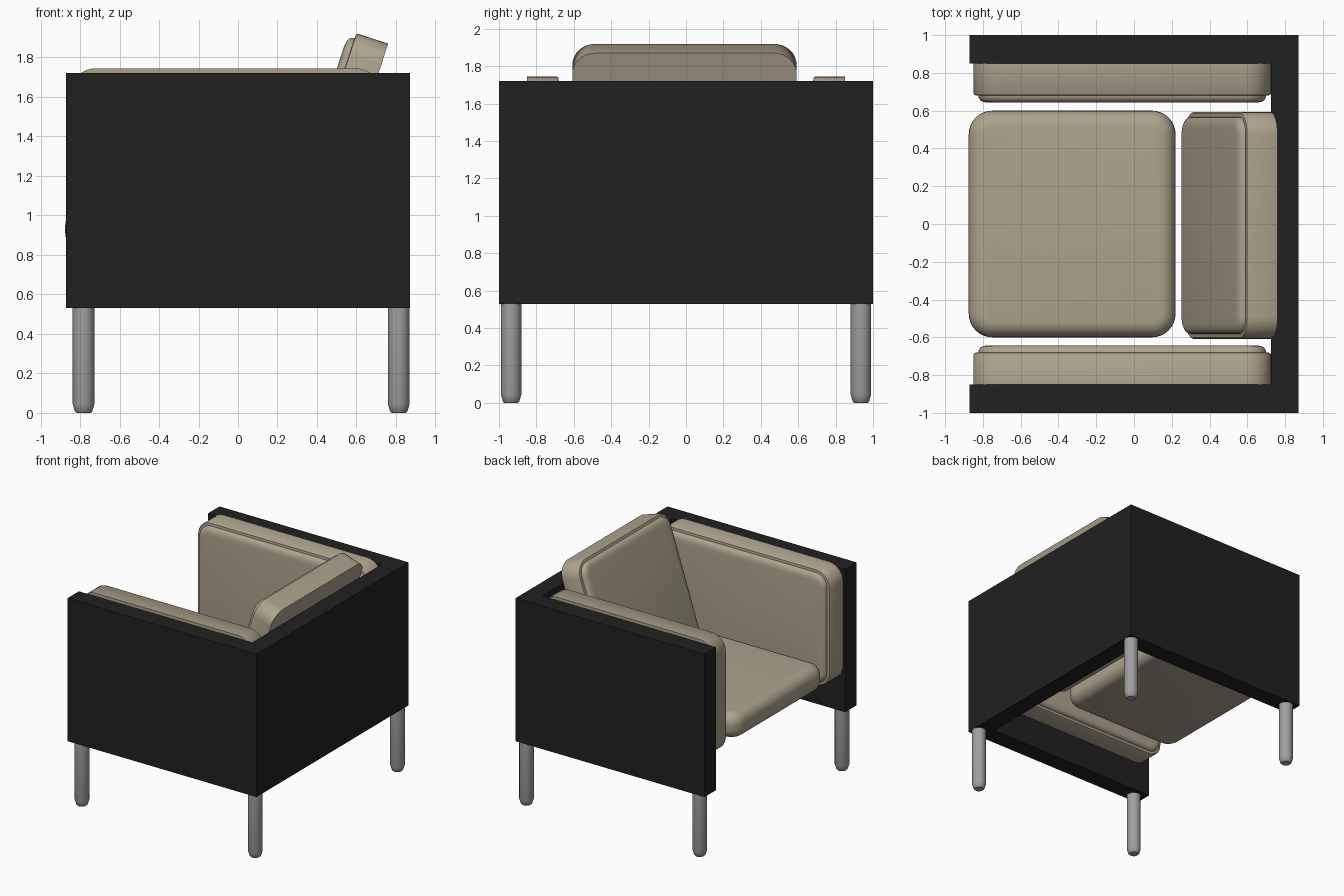
import bpy, bmesh, math
from mathutils import Vector, Matrix

if "Cube" in bpy.data.objects:
    bpy.data.objects.remove(bpy.data.objects["Cube"])


def material(name, rgb):
    m = bpy.data.materials.new(name)
    m.diffuse_color = (*rgb, 1)
    m.use_nodes = True
    m.node_tree.nodes["Principled BSDF"].inputs["Base Color"].default_value = m.diffuse_color
    return m


BLACK = material("black_panel", (0.015, 0.015, 0.015))
BEIGE = material("beige_upholstery", (0.42, 0.365, 0.27))
STEEL = material("grey_metal", (0.35, 0.35, 0.35))


def finish(name, bm, mat, smooth=None):
    bmesh.ops.recalc_face_normals(bm, faces=bm.faces[:])
    me = bpy.data.meshes.new(name)
    bm.to_mesh(me)
    bm.free()
    me.materials.append(mat)
    ob = bpy.data.objects.new(name, me)
    bpy.context.collection.objects.link(ob)
    if smooth:
        bpy.ops.object.select_all(action='DESELECT')
        ob.select_set(True)
        bpy.context.view_layer.objects.active = ob
        bpy.ops.object.shade_smooth_by_angle(angle=math.radians(smooth))
    return ob


def loft(bm, rings):
    """Skin a stack of equal-length closed rings and cap both ends."""
    loops = [[bm.verts.new(p) for p in r] for r in rings]
    n = len(loops[0])
    for a, b in zip(loops, loops[1:]):
        for i in range(n):
            j = (i + 1) % n
            bm.faces.new((a[i], a[j], b[j], b[i]))
    bm.faces.new(loops[0][::-1])
    bm.faces.new(loops[-1])


def rounded_ring(w, h, r, depth, steps=8):
    pts = []
    for k, (sx, sy) in enumerate([(1, 1), (-1, 1), (-1, -1), (1, -1)]):
        for s in range(steps + 1):
            a = math.pi / 2 * (k + s / steps)
            pts.append(Vector((sx * (w / 2 - r) + r * math.cos(a),
                               sy * (h / 2 - r) + r * math.sin(a), depth)))
    return pts


def cushion(name, w, h, r, profile, origin, v, n):
    """Rounded pad; profile holds (inset, depth), v is up, n the facing."""
    v, n = Vector(v).normalized(), Vector(n).normalized()
    u = v.cross(n)
    mat = Matrix((u, v, n)).transposed()
    o = Vector(origin)
    bm = bmesh.new()
    loft(bm, [[o + mat @ p for p in
               rounded_ring(w - 2 * i, h - 2 * i, max(r - i, 0.03), d)]
              for i, d in profile])
    return finish(name, bm, BEIGE, 40)


# U-shaped frame, open to -x, with no floor
bm = bmesh.new()
plan = [(-.87, -1), (.87, -1), (.87, 1), (-.87, 1),
        (-.87, .85), (.725, .85), (.725, -.85), (-.87, -.85)]
loft(bm, [[Vector((x, y, z)) for x, y in plan] for z in (.53, 1.72)])
finish("frame", bm, BLACK)

# Round legs with a chamfered foot
for xn, x in (("open_end", -.782), ("back_end", .814)):
    for yn, y in (("near", -.935), ("far", .935)):
        bm = bmesh.new()
        loft(bm, [[Vector((x + r * math.cos(a * math.tau / 32),
                           y + r * math.sin(a * math.tau / 32), z))
                   for a in range(32)]
                  for r, z in ((.036, 0), (.044, .008), (.055, .045), (.055, .53))])
        finish(f"leg_{xn}_{yn}", bm, STEEL, 30)

# Flat slab with a slightly narrower padded face in front
padded = [(0, 0), (0, .16), (.006, .168), (.026, .17), (.028, .182),
          (.036, .195), (.052, .204), (.08, .208)]

# Arm cushions
for yn, s in (("near", -1), ("far", 1)):
    cushion(f"arm_cushion_{yn}", 1.575, .965, .13, padded,
            (-.0625, s * .85, 1.2625), (0, 0, 1), (0, -s, 0))

# Reclined back cushion
t = math.radians(18)
cushion("back_cushion", 1.2, 1.07, .12, padded, (.595, -.008, 1.361),
        (math.sin(t), 0, math.cos(t)), (-math.cos(t), 0, math.sin(t)))

# Seat cushion with fully rounded edges
b, th = .085, .21
arc = [math.pi / 2 * k / 6 for k in range(7)]
soft = ([(b * (1 - math.sin(a)), b * (1 - math.cos(a))) for a in arc]
        + [(b * (1 - math.cos(a)), th - b * (1 - math.sin(a))) for a in arc])
cushion("seat_cushion", 1.095, 1.2, .125, soft, (-.3275, 0, .825),
        (0, 1, 0), (0, 0, 1))
